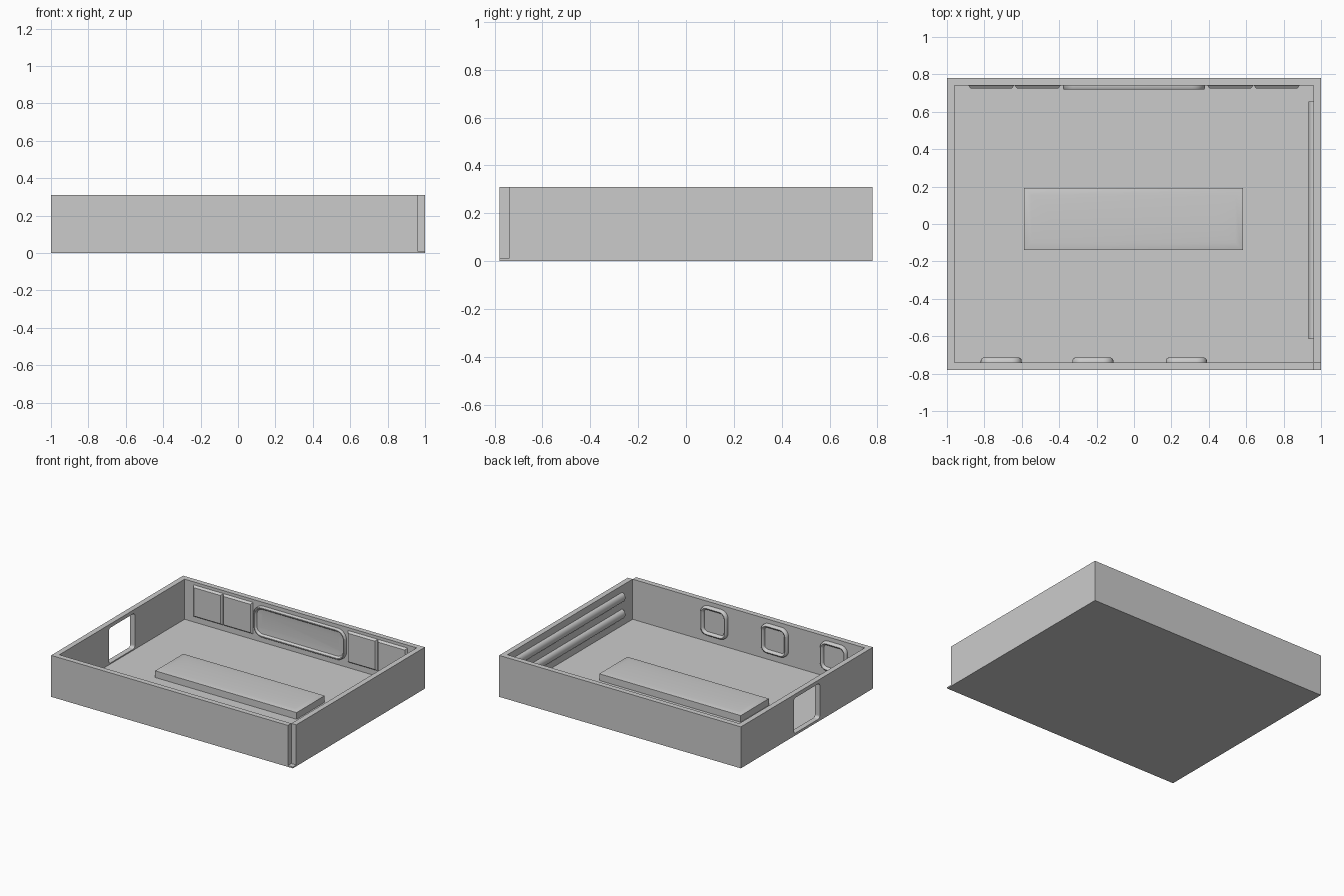
import bpy, bmesh, math
from mathutils import Vector

if "Cube" in bpy.data.objects:
    bpy.data.objects.remove(bpy.data.objects["Cube"])

W, D, H, T, FLOOR = 1.0, 0.78, 0.31, 0.04, 0.01
IX, IY = W - T, D - T


def finish(bm, name, smooth=None):
    bmesh.ops.recalc_face_normals(bm, faces=bm.faces[:])
    me = bpy.data.meshes.new(name)
    bm.to_mesh(me)
    bm.free()
    ob = bpy.data.objects.new(name, me)
    bpy.context.collection.objects.link(ob)
    bpy.ops.object.select_all(action='DESELECT')
    ob.select_set(True)
    bpy.context.view_layer.objects.active = ob
    if smooth:
        bpy.ops.object.shade_smooth_by_angle(angle=math.radians(smooth))
    return ob


def loft(name, loops, smooth=None):
    """Closed solid through equal-length point loops, capped at both ends."""
    bm = bmesh.new()
    rings = [[bm.verts.new(p) for p in loop] for loop in loops]
    for a, b in zip(rings, rings[1:]):
        n = len(a)
        for i in range(n):
            bm.faces.new((a[i], a[(i + 1) % n], b[(i + 1) % n], b[i]))
    bm.faces.new(rings[0])
    bm.faces.new(rings[-1])
    return finish(bm, name, smooth)


def rounded(cu, cv, hu, hv, r, seg=6):
    """2D rounded rectangle outline (r = 0 gives plain corners)."""
    if r <= 0:
        return [(cu + a * hu, cv + b * hv) for a, b in ((1, 1), (-1, 1), (-1, -1), (1, -1))]
    pts = []
    for k, (a, b) in enumerate(((1, 1), (-1, 1), (-1, -1), (1, -1))):
        for i in range(seg + 1):
            t = math.pi / 2 * (k + i / seg)
            pts.append((cu + a * (hu - r) + r * math.cos(t), cv + b * (hv - r) + r * math.sin(t)))
    return pts


def wall_piece(name, side, cu, cv, hu, hv, r, profile, smooth=None):
    """Relief on the back (side 1) or front (side -1) wall; profile = (inset, depth)."""
    loops = []
    for inset, depth in profile:
        rad = max(r - inset, 0.008) if r else 0
        loops.append([(u, side * (IY - depth), v)
                      for u, v in rounded(cu, cv, hu - inset, hv - inset, rad)])
    return loft(name, loops, smooth)


def prism(name, outline, z0, z1):
    return loft(name, [[(x, y, z) for x, y in outline] for z in (z0, z1)])


# floor slab
prism("floor", [(-W, -D), (W, -D), (W, D), (-W, D)], 0, FLOOR)

# walls in one run, with the open notch at the front right corner
walls = prism("walls", [(-W, -D), (IX - 0.001, -D), (IX - 0.001, -IY), (-IX, -IY), (-IX, IY),
                        (IX, IY), (IX, -IY), (W, -IY), (W, D), (-W, D)], FLOOR, H)

# doorway cut through the left wall
door = rounded(0, 0.15, 0.153, 0.132, 0.02)
cutter = loft("door_cutter", [[(x, y, z) for y, z in door] for x in (-1.1, -0.9)])
cutter.hide_render = True
mod = walls.modifiers.new("doorway", 'BOOLEAN')
mod.operation, mod.solver, mod.object = 'DIFFERENCE', 'EXACT', cutter
bpy.context.view_layer.objects.active = walls
bpy.ops.object.modifier_apply(modifier=mod.name)
bpy.data.objects.remove(cutter, do_unlink=True)

# square panels on the back wall, two on each side of the screen
for s in (-1, 1):
    for i, cx in enumerate((0.515, 0.763)):
        wall_piece(f"wall_panel_{'left' if s < 0 else 'right'}_{i + 1}", 1, s * cx, 0.17,
                   0.122, 0.118, 0, [(0, 0), (0.012, 0.016)])

# wide rounded screen on the back wall
wall_piece("screen", 1, 0, 0.168, 0.38, 0.115, 0.07,
           [(0, 0), (0.001, 0.016), (0.006, 0.022), (0.013, 0.022), (0.018, 0.016),
            (0.024, 0.007), (0.06, 0.004)], 40)

# rounded window frames on the front wall
for i, cx in enumerate((-0.71, -0.22, 0.28)):
    wall_piece(f"window_{i + 1}", -1, cx, 0.17, 0.11, 0.11, 0.055,
               [(0, 0), (0.001, 0.014), (0.006, 0.022), (0.013, 0.025), (0.02, 0.022),
                (0.026, 0.014), (0.028, 0.006)], 40)

# two half-round rails on the right wall
for i, cz in enumerate((0.1, 0.225)):
    arc = [(IX - 0.028 * math.sin(math.pi * k / 12), cz + 0.034 * math.cos(math.pi * k / 12))
           for k in range(13)]
    loft(f"wall_rail_{i + 1}", [[(x, y, z) for x, z in arc] for y in (-0.615, 0.655)], 40)

# low central table with a softly domed top
cx, cy, hx, hy = -0.003, 0.027, 0.585, 0.166
table = [(0, FLOOR), (0, 0.06), (0.012, 0.064), (0.04, 0.067), (0.09, 0.07), (0.14, 0.071)]
loft("table", [[(x, y, z) for x, y in rounded(cx, cy, hx - i, hy - i, 0)] for i, z in table], 40)
